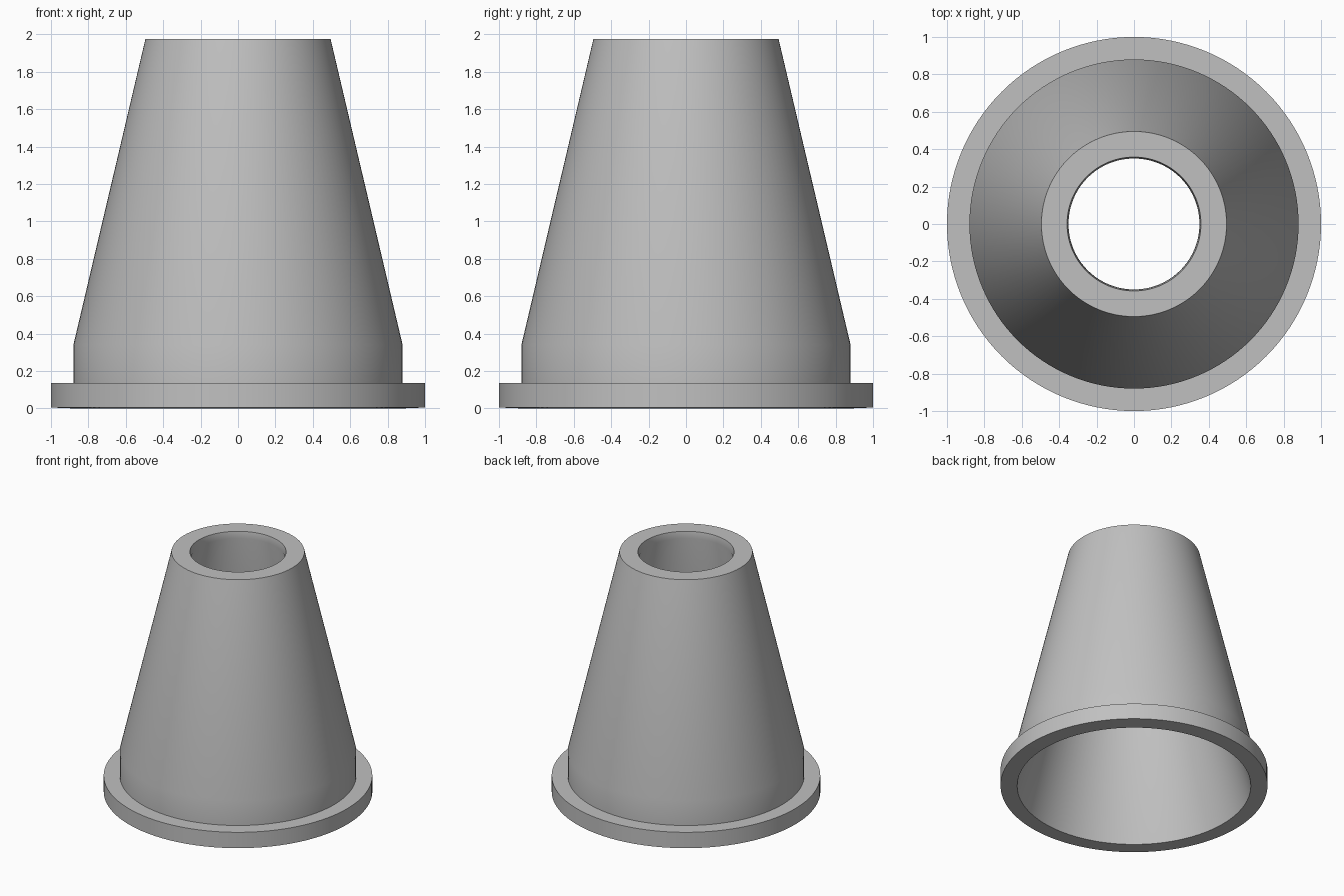
import bpy
import bmesh
import math

cube = bpy.data.objects.get("Cube")
if cube:
    bpy.data.objects.remove(cube, do_unlink=True)

SEGMENTS = 128

# Plain grey material
grey = bpy.data.materials.new("grey")
grey.use_nodes = True
colour = (0.53, 0.53, 0.53, 1)
grey.diffuse_color = colour
grey.node_tree.nodes["Principled BSDF"].inputs["Base Color"].default_value = colour


def lathe(name, profile):
    """Spin a closed (radius, height) profile around z."""
    bm = bmesh.new()
    verts = [bm.verts.new((r, 0, z)) for r, z in profile]
    edges = [bm.edges.new((a, b)) for a, b in zip(verts, verts[1:] + verts[:1])]
    bmesh.ops.spin(bm, geom=verts + edges, cent=(0, 0, 0), axis=(0, 0, 1),
                   angle=math.tau, steps=SEGMENTS, use_merge=True)
    bmesh.ops.remove_doubles(bm, verts=bm.verts, dist=0.0001)
    bmesh.ops.recalc_face_normals(bm, faces=bm.faces)
    mesh = bpy.data.meshes.new(name)
    bm.to_mesh(mesh)
    bm.free()
    mesh.materials.append(grey)
    obj = bpy.data.objects.new(name, mesh)
    bpy.context.collection.objects.link(obj)
    bpy.ops.object.select_all(action="DESELECT")
    obj.select_set(True)
    bpy.context.view_layer.objects.active = obj
    bpy.ops.object.shade_smooth_by_angle(angle=math.radians(30))
    return obj


# Hollow tapered sleeve with a base flange, straight collar and eased bore lip
lathe("flanged_cone", [
    (0.875, 0), (1, 0.005),            # underside of the flange
    (1, 0.135), (0.88, 0.135),         # flange rim and top
    (0.88, 0.34), (0.495, 1.975),      # collar and tapered wall
    (0.358, 1.975), (0.35, 1.92),      # top ring and bore lip
])
